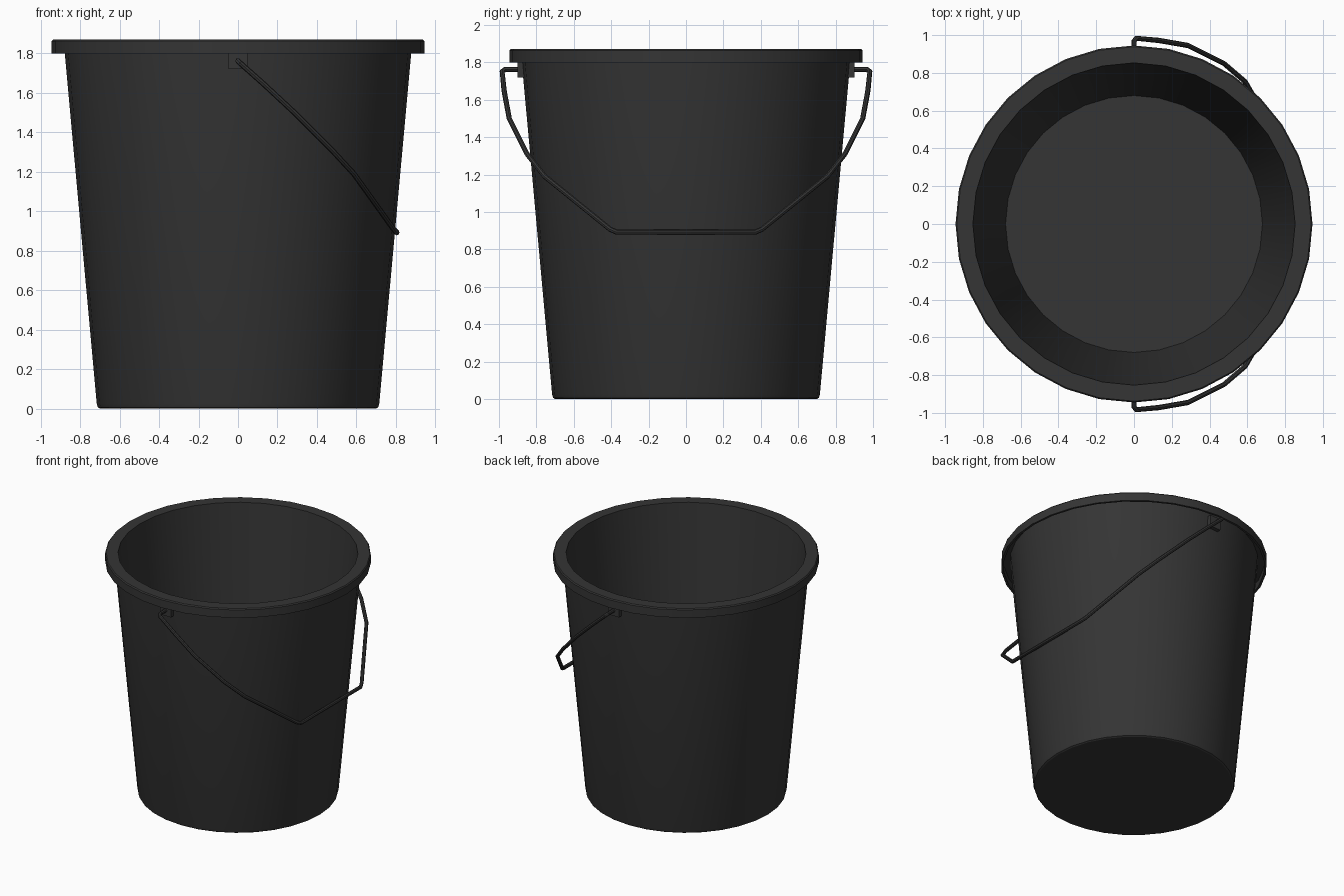
import bpy, bmesh, math

if "Cube" in bpy.data.objects:
    bpy.data.objects.remove(bpy.data.objects["Cube"])

black = bpy.data.materials.new("black_plastic")
black.diffuse_color = (0.035, 0.035, 0.035, 1)
black.use_nodes = True
black.node_tree.nodes["Principled BSDF"].inputs["Base Color"].default_value = black.diffuse_color


def finish(obj, smooth=True):
    obj.data.materials.append(black)
    if smooth:
        bpy.ops.object.select_all(action='DESELECT')
        obj.select_set(True)
        bpy.context.view_layer.objects.active = obj
        bpy.ops.object.shade_smooth_by_angle(angle=math.radians(30))


def lathe(name, profile, sides):
    """Spin an (r, z) profile around the z axis."""
    bm = bmesh.new()
    verts = [bm.verts.new((r, 0, z)) for r, z in profile]
    edges = [bm.edges.new(pair) for pair in zip(verts, verts[1:])]
    bmesh.ops.spin(bm, geom=verts + edges, cent=(0, 0, 0), axis=(0, 0, 1),
                   angle=2 * math.pi, steps=sides, use_merge=False)
    bmesh.ops.remove_doubles(bm, verts=bm.verts[:], dist=1e-4)
    bmesh.ops.recalc_face_normals(bm, faces=bm.faces[:])
    mesh = bpy.data.meshes.new(name)
    bm.to_mesh(mesh)
    bm.free()
    obj = bpy.data.objects.new(name, mesh)
    bpy.context.collection.objects.link(obj)
    finish(obj)
    return obj


# Bucket: outer wall, turned-down rim, inner wall and floor in one profile
lathe("bucket", [
    (0, 0), (0.70, 0), (0.71, 0.006), (0.716, 0.025),
    (0.878, 1.80), (0.883, 1.852),
    (0.928, 1.852), (0.928, 1.80), (0.945, 1.80), (0.945, 1.862),
    (0.938, 1.87), (0.853, 1.87),
    (0.68, 0.03), (0, 0.03)], 32)

# Handle mounts tucked under the rim
for side, label in ((-1, "front"), (1, "back")):
    bpy.ops.mesh.primitive_cube_add(size=1, location=(0, side * 0.882, 1.765))
    mount = bpy.context.object
    mount.name = "handle_mount_" + label
    mount.scale = (0.094, 0.036, 0.09)
    finish(mount, smooth=False)

# Wire handle hanging towards +x: half path, mirrored in y
half = [(0, 0.885, 1.762), (0, 0.968, 1.762), (0.012, 0.983, 1.75),
        (0.13, 0.972, 1.645), (0.286, 0.945, 1.50), (0.476, 0.85, 1.31),
        (0.587, 0.755, 1.19), (0.79, 0.405, 0.907), (0.805, 0.37, 0.892)]
path = half + [(x, -y, z) for x, y, z in reversed(half)]
curve = bpy.data.curves.new("handle", 'CURVE')
curve.dimensions = '3D'
curve.bevel_depth = 0.014
curve.bevel_resolution = 2
curve.use_fill_caps = True
spline = curve.splines.new('POLY')
spline.points.add(len(path) - 1)
for point, co in zip(spline.points, path):
    point.co = (*co, 1)
handle = bpy.data.objects.new("handle", curve)
bpy.context.collection.objects.link(handle)
bpy.ops.object.select_all(action='DESELECT')
handle.select_set(True)
bpy.context.view_layer.objects.active = handle
bpy.ops.object.convert(target='MESH')
finish(bpy.context.object)
